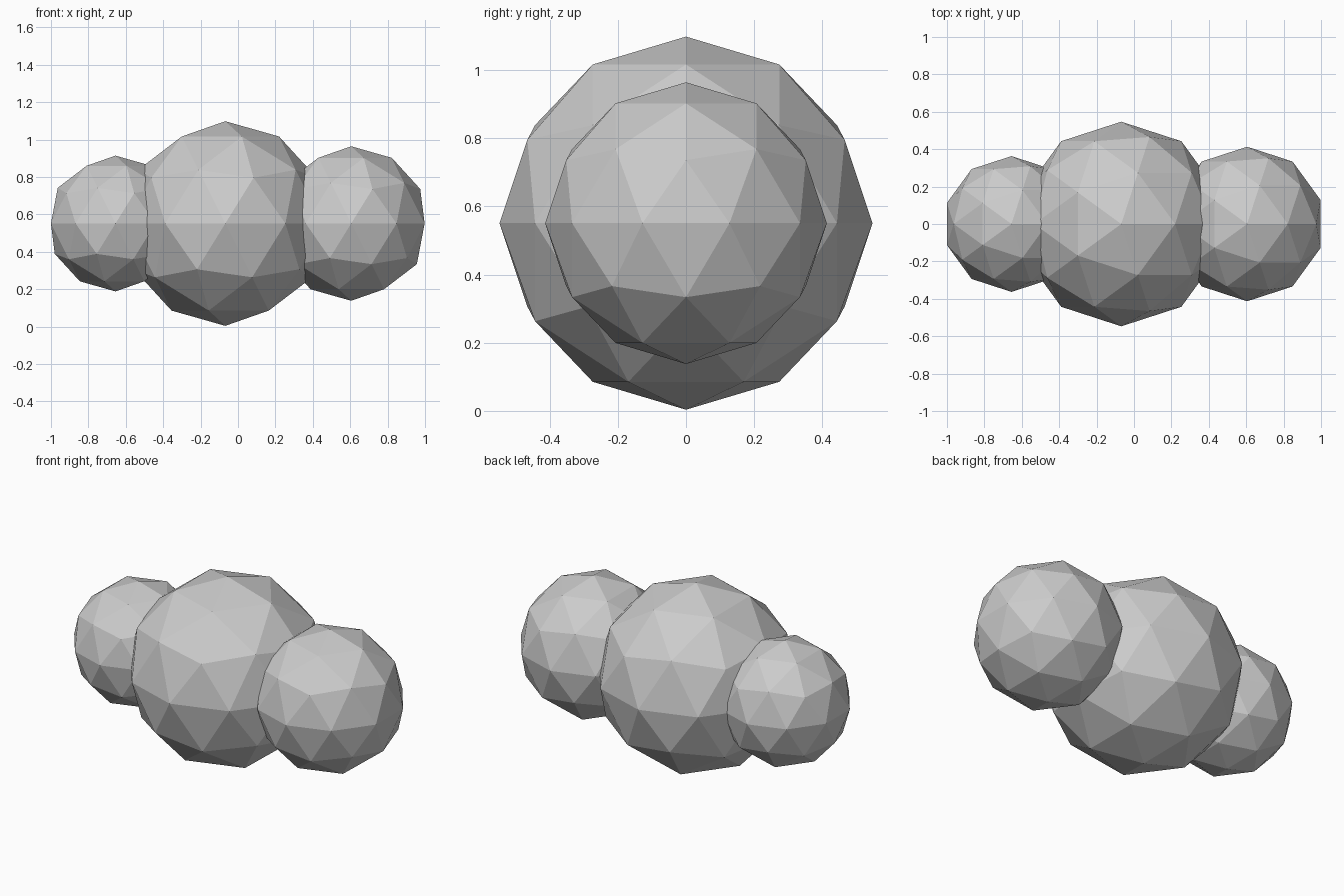
import bpy

if "Cube" in bpy.data.objects:
    bpy.data.objects.remove(bpy.data.objects["Cube"])

# Three overlapping low-poly balls in a row: name, x position, radius
BALLS = [
    ("left_ball", -0.655, 0.363),
    ("middle_ball", -0.068, 0.547),
    ("right_ball", 0.605, 0.413),
]
CENTRE_Z = 0.551


def add_ball(name, x, radius):
    bpy.ops.mesh.primitive_ico_sphere_add(
        subdivisions=2, radius=radius, location=(x, 0, CENTRE_Z))
    ball = bpy.context.object
    ball.name = name
    bpy.ops.object.shade_flat()


for name, x, radius in BALLS:
    add_ball(name, x, radius)
